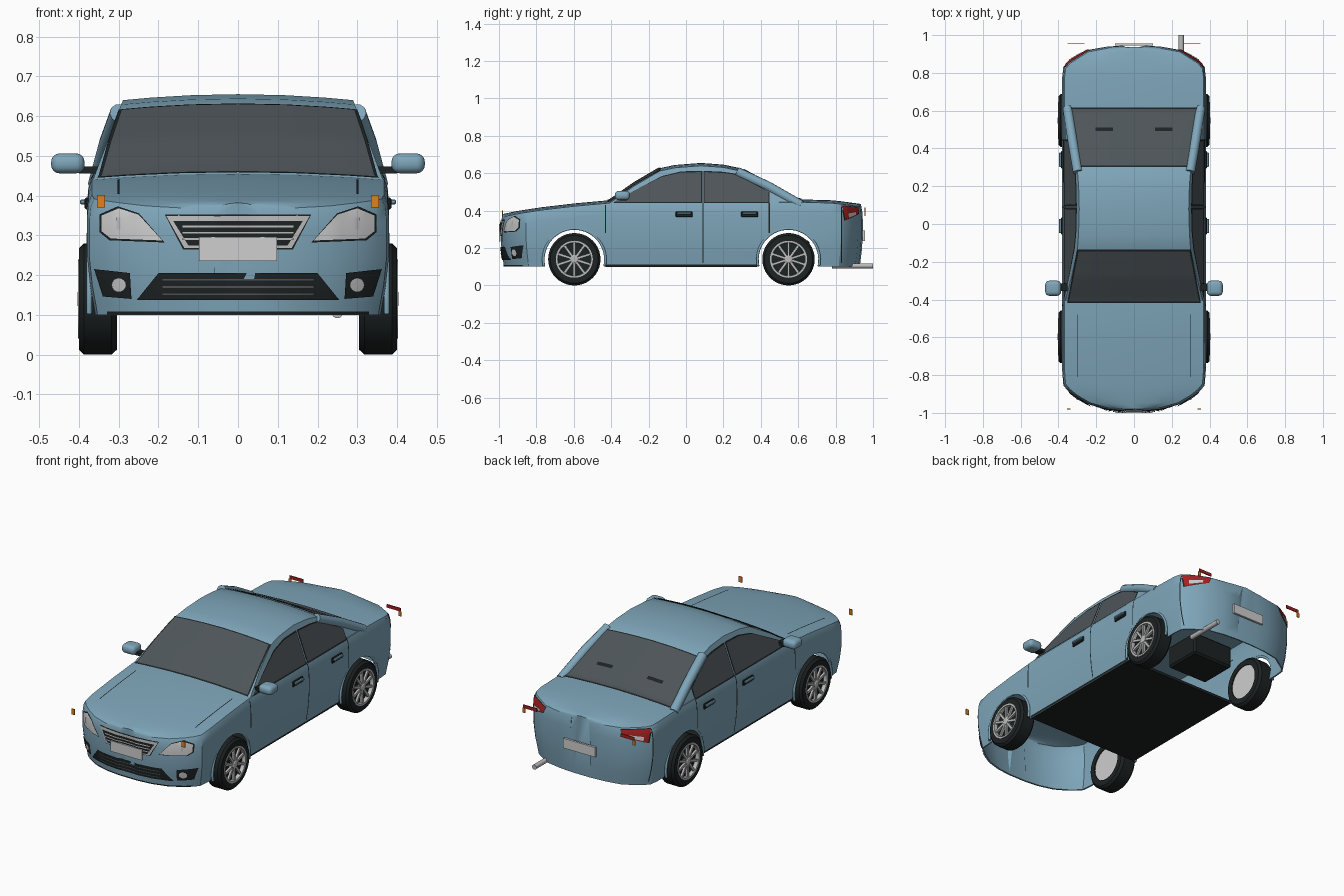
import bpy, bmesh, math
from mathutils import Vector, Matrix
from mathutils.bvhtree import BVHTree

if "Cube" in bpy.data.objects:
    bpy.data.objects.remove(bpy.data.objects["Cube"])


def material(name, r, g, b):
    m = bpy.data.materials.new(name)
    m.diffuse_color = (r, g, b, 1)
    m.use_nodes = True
    m.node_tree.nodes["Principled BSDF"].inputs["Base Color"].default_value = m.diffuse_color
    return m


BLUE = material("blue_paint", 0.21, 0.38, 0.49)
GLASS = material("tinted_glass", 0.075, 0.09, 0.10)
BLACK = material("black_trim", 0.012, 0.016, 0.016)
SILVER = material("silver", 0.50, 0.50, 0.50)
LAMP = material("lamp_grey", 0.62, 0.62, 0.62)
RED = material("red_lens", 0.38, 0.015, 0.015)
ORANGE = material("orange_lens", 0.75, 0.22, 0.01)


def finish(ob):
    bpy.ops.object.select_all(action='DESELECT')
    ob.select_set(True)
    bpy.context.view_layer.objects.active = ob
    bpy.ops.object.shade_smooth_by_angle(angle=math.radians(32))


def make(name, bm, mat):
    me = bpy.data.meshes.new(name)
    bm.to_mesh(me)
    bm.free()
    ob = bpy.data.objects.new(name, me)
    bpy.context.collection.objects.link(ob)
    me.materials.append(mat)
    finish(ob)
    return ob


def box(name, c, size, mat, bevel=0, segs=3):
    bm = bmesh.new()
    bmesh.ops.create_cube(bm, size=1, matrix=Matrix.Translation(c) @ Matrix.Diagonal((*size, 1)))
    if bevel:
        bmesh.ops.bevel(bm, geom=bm.edges[:], offset=bevel, segments=segs, profile=0.5, affect='EDGES')
    return make(name, bm, mat)


def tube(name, pts, r, mat):
    cu = bpy.data.curves.new(name, 'CURVE')
    cu.dimensions, cu.bevel_depth, cu.bevel_resolution, cu.use_fill_caps = '3D', r, 3, True
    sp = cu.splines.new('POLY')
    sp.points.add(len(pts) - 1)
    for p, co in zip(sp.points, pts):
        p.co = (*co, 1)
    cu.materials.append(mat)
    ob = bpy.data.objects.new(name, cu)
    bpy.context.collection.objects.link(ob)
    return ob


def interp(table, v):
    for (a, p), (b, q) in zip(table, table[1:]):
        if v <= b:
            return p + (q - p) * max(0, (v - a) / (b - a))
    return table[-1][1]


def loft(rows):
    bm = bmesh.new()
    vs = [[bm.verts.new(p) for p in row] for row in rows]
    for a, b in zip(vs, vs[1:]):
        for j in range(len(a) - 1):
            bm.faces.new((a[j], a[j + 1], b[j + 1], b[j]))
    bm.faces.new(vs[0])
    bm.faces.new(vs[-1])
    bmesh.ops.recalc_face_normals(bm, faces=bm.faces[:])
    # the skin is open below, so the top decides which way is out
    top = max(bm.faces, key=lambda f: abs(f.normal.z))
    if top.normal.z < 0:
        bmesh.ops.reverse_faces(bm, faces=bm.faces[:])
    return bm


def section(right, crown):
    # right-hand wall points, a crowned top, then the mirrored wall
    x, y, z = right[-1]
    mids = [(x * u, y, z + crown * (1 - u * u)) for u in (0.75, 0.4, 0, -0.4, -0.75)]
    return right + mids + [(-a, b, c) for a, b, c in reversed(right)]


# lower body skin
OUTLINE = [(.06, -.99), (.15, -.98), (.24, -.955), (.31, -.915), (.35, -.883), (.374, -.855),
           (.38, -.78), (.38, -.6), (.38, -.42), (.38, 0), (.38, .4), (.38, .62), (.38, .78),
           (.374, .83), (.35, .858), (.25, .92), (.15, .938), (.06, .945)]
DECK = [(-1, .365), (-.9, .385), (-.7, .415), (-.42, .44), (.62, .445), (.8, .44), (.95, .42)]
LEVELS = [(0, .945), (.08, .955), (.25, .98), (.5, 1), (.8, 1), (.93, .99), (1, .968)]
rows = []
for x, y in OUTLINE:
    top = interp(DECK, y)
    rows.append(section([(x * s, y * (1 - (1 - s) * .3), .1 + t * (top - .1)) for t, s in LEVELS], .015))
    yt = rows[-1][len(LEVELS) - 1][1]
body_bm = loft(rows)

# cabin skin
ROOF = [(-.43, .44), (-.28, .545), (-.14, .627), (-.06, .644), (.08, .655), (.2, .646),
        (.29, .627), (.45, .54), (.63, .44)]
rows = []
for y, z in ROOF:
    e = z - .015
    rows.append(section([(.374, y, .415), (.374 - .075 * (e - .415) / .2, y, e)], .015))
cabin_bm = loft(rows)

# surface used for laying details on the skin
verts, polys = [], []
for bm in (body_bm, cabin_bm):
    n = len(verts)
    bm.verts.index_update()
    verts += [v.co.copy() for v in bm.verts]
    polys += [[v.index + n for v in f.verts] for f in bm.faces]
TREE = BVHTree.FromPolygons(verts, polys)

body = make("body", body_bm, BLUE)
cabin = make("cabin", cabin_bm, BLUE)

# wheel openings
WHEELS = [("front", -.597), ("rear", .548)]
body.modifiers.new("skin", 'SOLIDIFY').thickness = .008
cutters = []
for n, y in WHEELS:
    bm = bmesh.new()
    bmesh.ops.create_cone(bm, cap_ends=True, segments=48, radius1=.162, radius2=.162, depth=1.2,
                          matrix=Matrix.Translation((0, y, .138)) @ Matrix.Rotation(math.pi / 2, 4, 'Y'))
    c = make(n + "_arch_cutter", bm, BLUE)
    c.hide_render = True
    cutters.append(c)
    m = body.modifiers.new("arch", 'BOOLEAN')
    m.operation, m.object, m.solver = 'DIFFERENCE', c, 'EXACT'
dg = bpy.context.evaluated_depsgraph_get()
cut = bpy.data.meshes.new_from_object(body.evaluated_get(dg))
body.modifiers.clear()
body.data = cut
for c in cutters:
    bpy.data.objects.remove(c)
finish(body)

VIEW = {'F': (lambda a, b: Vector((a, -2, b)), Vector((0, 1, 0)), (0, 2)),
        'B': (lambda a, b: Vector((a, 2, b)), Vector((0, -1, 0)), (0, 2)),
        'R': (lambda a, b: Vector((2, a, b)), Vector((-1, 0, 0)), (1, 2)),
        'T': (lambda a, b: Vector((a, b, 2)), Vector((0, 0, -1)), (0, 1))}


def decal(name, pts, view, mat, off=.004, both=True, trim=0):
    # thin panel laid on the skin along one direction, with an optional dark border
    if trim:
        lo = [min(p[i] for p in pts) for i in (0, 1)]
        hi = [max(p[i] for p in pts) for i in (0, 1)]
        big = [[(lo[i] + hi[i]) / 2 + (p[i] - (lo[i] + hi[i]) / 2) * (1 + 2 * trim / (hi[i] - lo[i]))
                for i in (0, 1)] for p in pts]
        decal(name + "_trim", big, view, BLACK, off - .003, both)
    place, d, axes = VIEW[view]
    bm = bmesh.new()
    bm.faces.new([bm.verts.new(place(a, b)) for a, b in pts])
    for ax in axes:
        no = Vector((0, 0, 0))
        no[ax] = 1
        vals = [v.co[ax] for v in bm.verts]
        for k in range(math.ceil(min(vals) / .02), math.floor(max(vals) / .02) + 1):
            bmesh.ops.bisect_plane(bm, geom=bm.verts[:] + bm.edges[:] + bm.faces[:],
                                   plane_co=no * (k * .02), plane_no=no)
    for v in bm.verts:
        for k in range(15):
            hit = TREE.ray_cast(Vector((v.co.x * (1 - .01 * k), v.co.y, v.co.z)) if view != 'R' else v.co, d)[0]
            if hit:
                v.co = hit - d * off
                break
    bm.normal_update()
    bmesh.ops.reverse_faces(bm, faces=[f for f in bm.faces if f.normal.dot(d) > 0])
    if both:
        new = bmesh.ops.duplicate(bm, geom=bm.faces[:])["geom"]
        for v in new:
            if isinstance(v, bmesh.types.BMVert):
                v.co.x *= -1
        bmesh.ops.reverse_faces(bm, faces=[f for f in new if isinstance(f, bmesh.types.BMFace)])
    return make(name, bm, mat)


def rect(a0, a1, b0, b1):
    return [(a0, b0), (a1, b0), (a1, b1), (a0, b1)]


def sym(half):
    return half + [(-a, b) for a, b in reversed(half)]


# glass
decal("windshield", sym([(.345, -.41), (.293, -.145)]), 'T', GLASS, .007, False, .009)
decal("rear_window", sym([(.28, .31), (.335, .61)]), 'T', GLASS, .007, False, .008)
decal("rear_shelf_marks", rect(.11, .205, .492, .51), 'T', BLACK, .010)
decal("front_side_window", [(-.385, .447), (.08, .447), (.08, .606), (-.03, .603), (-.13, .58), (-.27, .51)],
      'R', GLASS, .006, True, .007)
decal("rear_side_window", [(.1, .447), (.44, .447), (.44, .5), (.28, .59), (.2, .601), (.1, .606)],
      'R', GLASS, .006, True, .007)

# panel gaps
for n, y, z0, z1 in (("front", -.43, .28, .43), ("middle", .09, .12, .44), ("rear", .445, .28, .44)):
    decal(n + "_door_gap", rect(y - .003, y + .003, z0, z1), 'R', BLACK, .002)
decal("sill_edge", rect(-.43, .38, .101, .112), 'R', BLACK, .002)
decal("hood_gap", rect(.298, .303, -.81, -.48), 'T', BLACK, .002)
decal("bumper_gap", rect(.829, .833, .12, .42), 'R', BLACK, .002)
decal("chin_edge", rect(-.33, .33, .101, .108), 'F', BLACK, .002, False)

# front face
decal("headlight", [(.19, .287), (.32, .292), (.343, .31), (.343, .35), (.30, .368), (.25, .352)],
      'F', LAMP, .007, True, .005)
decal("headlight_bulb", rect(.296, .306, .315, .345), 'F', SILVER, .010)
decal("grille_frame", sym([(.135, .268), (.18, .348)]), 'F', SILVER, .004, False, .004)
decal("grille", sym([(.125, .275), (.163, .336)]), 'F', BLACK, .007, False)
for i, z in enumerate((.288, .304, .32)):
    decal("grille_bar_%d" % i, rect(-.14, .14, z, z + .005), 'F', SILVER, .010, False)
decal("lower_intake", sym([(.255, .137), (.20, .205)]), 'F', BLACK, .005, False)
for i, z in enumerate((.15, .168, .186)):
    decal("intake_bar_%d" % i, rect(-.19, .19, z, z + .004), 'F', GLASS, .008, False)
decal("fog_recess", [(.268, .14), (.34, .146), (.362, .215), (.272, .205)], 'F', BLACK, .005)
decal("fog_lamp", [(.30 + .018 * math.cos(k * math.pi / 8), .175 + .018 * math.sin(k * math.pi / 8))
                   for k in range(16)], 'F', LAMP, .009)
box("front_plate", (0, -.996, .266), (.196, .008, .06), LAMP)

# rear face
decal("tail_light", [(.25, .382), (.36, .35), (.366, .424), (.235, .416)], 'B', RED, .006, True, .004)
decal("reverse_light", [(.28, .378), (.345, .362), (.345, .385), (.278, .392)], 'B', LAMP, .010)
box("rear_plate", (0, .95, .265), (.2, .012, .055), LAMP)
tube("exhaust", [(.25, .78, .105), (.25, 1.0, .105)], .014, SILVER)

# underside
box("floor", (0, -.025, .107), (.712, .81, .016), BLACK)
box("fuel_tank", (0, .55, .175), (.26, .22, .13), BLACK, .01, 1)


def lathe(name, prof, c, side, mat, segs=40):
    bm = bmesh.new()
    rings = [[bm.verts.new((side * x, c[0] + r * math.cos(k * math.tau / segs), c[1] + r * math.sin(k * math.tau / segs)))
              for k in range(segs)] for r, x in prof]
    for a, b in zip(rings, rings[1:]):
        for k in range(segs):
            bm.faces.new((a[k], a[k - 1], b[k - 1], b[k]))
    bmesh.ops.remove_doubles(bm, verts=bm.verts[:], dist=1e-5)
    bmesh.ops.recalc_face_normals(bm, faces=bm.faces[:])
    return make(name, bm, mat)


for side, sn in ((1, "right"), (-1, "left")):
    # wheels
    for n, y in WHEELS:
        c, tag = (y, .14), "%s_%s_" % (n, sn)
        lathe(tag + "tyre", [(.096, .305), (.128, .305), (.14, .318), (.14, .388), (.128, .4), (.096, .4), (.096, .305)],
              c, side, BLACK)
        lathe(tag + "rim", [(.099, .396), (.099, .403), (.089, .403), (.087, .382), (.099, .396)], c, side, SILVER)
        lathe(tag + "rim_well", [(.097, .372), (.097, .38), (0, .38), (0, .372), (.097, .372)], c, side, BLACK)
        lathe(tag + "rim_back", [(.097, .31), (.097, .318), (0, .318), (0, .31), (.097, .31)], c, side, LAMP)
        lathe(tag + "hub", [(.022, .38), (.022, .40), (.016, .404), (0, .404)], c, side, SILVER, 20)
        bm = bmesh.new()
        for k in range(10):
            bmesh.ops.create_cube(bm, size=1, matrix=Matrix.Translation((side * .392, y, .14))
                                  @ Matrix.Rotation(k * math.tau / 10, 4, 'X')
                                  @ Matrix.Translation((0, 0, .053)) @ Matrix.Diagonal((.012, .013, .076, 1)))
        make(tag + "spokes", bm, SILVER)
        # wheel arch lip
        arc = [math.radians(-12 + 204 * k / 28) for k in range(29)]
        tube(tag + "arch_lip", [(side * .374, y + .166 * math.cos(a), .138 + .166 * math.sin(a)) for a in arc], .007, BLUE)
    # rear roof pillar, mirror, handles and markers
    tube(sn + "_rear_pillar", [(side * .297, .275, .607), (side * .325, .44, .53), (side * .352, .615, .43)], .026, BLUE)
    box(sn + "_mirror", (side * .428, -.34, .481), (.084, .08, .05), BLUE, .021, 4)
    box(sn + "_mirror_arm", (side * .375, -.335, .464), (.05, .04, .018), BLACK)
    for n, y in (("front", -.01), ("rear", .34)):
        box("%s_%s_handle_cup" % (n, sn), (side * .379, y, .38), (.014, .092, .03), BLACK, .004, 1)
        box("%s_%s_handle" % (n, sn), (side * .389, y, .384), (.018, .075, .012), BLUE, .003, 1)
    box(sn + "_front_marker", (side * .345, -.98, .386), (.02, .005, .032), ORANGE)
    box(sn + "_rear_marker", (side * .345, .957, .385), (.016, .005, .026), ORANGE)
    box(sn + "_rear_reflector", (side * .305, .957, .408), (.085, .005, .018), RED)
